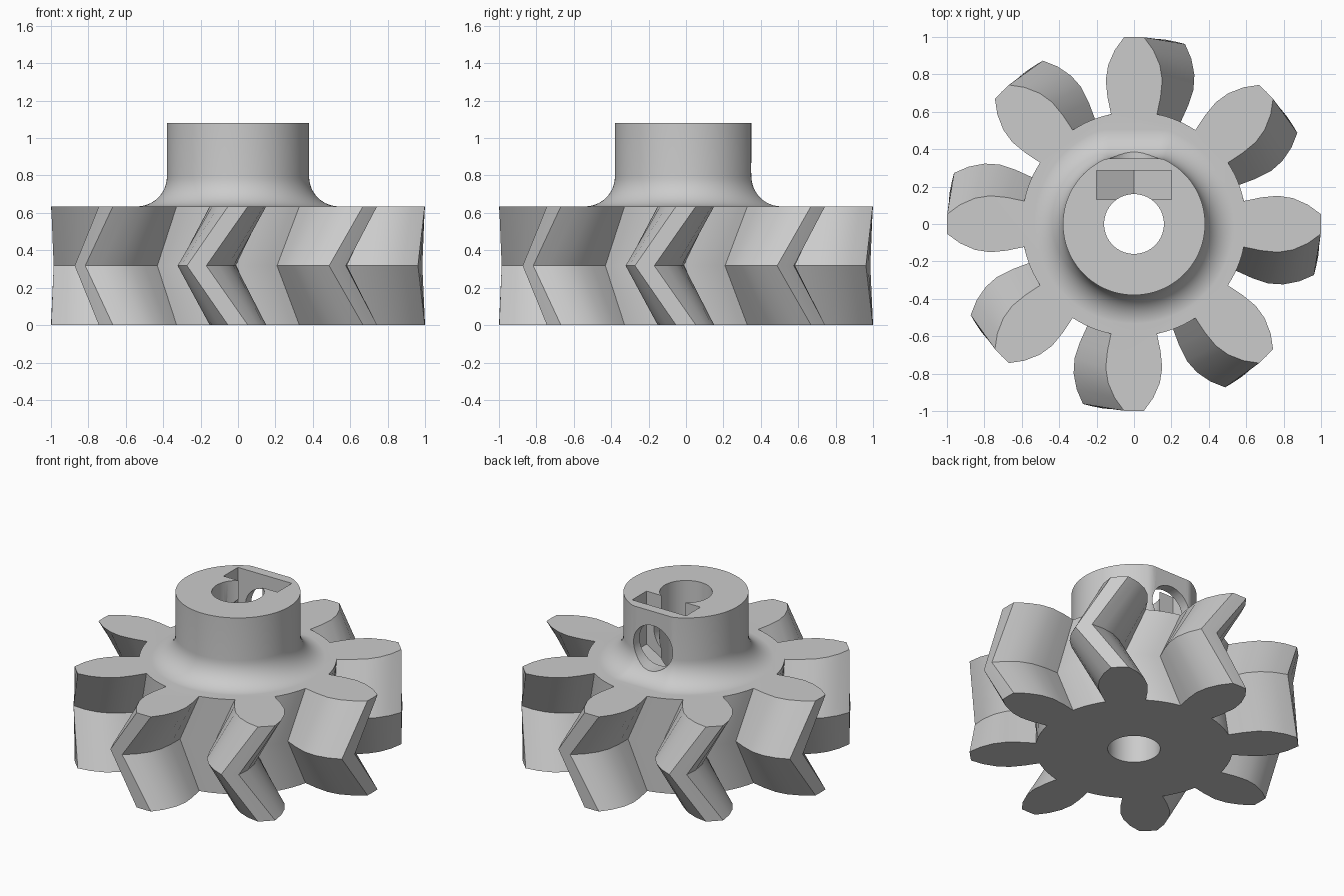
import bpy, bmesh
from math import sin, cos, tan, pi, radians, atan2, hypot, sqrt

if "Cube" in bpy.data.objects:
    bpy.data.objects.remove(bpy.data.objects["Cube"])

TEETH, TWIST = 8, radians(12.8)
GEAR_H, TOP = 0.635, 1.08
ROOT_R, HUB_R, FLAT_Y, FILLET = 0.6, 0.38, 0.35, 0.16
BORE_R, SCREW_R, SCREW_Z = 0.16, 0.145, 0.84

grey = bpy.data.materials.new("grey")
grey.diffuse_color = (0.6, 0.6, 0.6, 1)
grey.use_nodes = True
grey.node_tree.nodes["Principled BSDF"].inputs["Base Color"].default_value = grey.diffuse_color


def loft(name, rings):
    """Closed solid skinned through rings of equal point count."""
    bm = bmesh.new()
    loops = [[bm.verts.new(p) for p in ring] for ring in rings]
    n = len(loops[0])
    for a, b in zip(loops, loops[1:]):
        for i in range(n):
            j = (i + 1) % n
            bm.faces.new((a[i], a[j], b[j], b[i]))
    bm.faces.new(loops[0][::-1])
    bm.faces.new(loops[-1])
    bmesh.ops.recalc_face_normals(bm, faces=bm.faces)
    mesh = bpy.data.meshes.new(name)
    bm.to_mesh(mesh)
    bm.free()
    ob = bpy.data.objects.new(name, mesh)
    bpy.context.collection.objects.link(ob)
    mesh.materials.append(grey)
    return ob


def boolean(target, tool, operation):
    mod = target.modifiers.new(operation, 'BOOLEAN')
    mod.operation, mod.object, mod.solver = operation, tool, 'EXACT'
    bpy.context.view_layer.objects.active = target
    bpy.ops.object.modifier_apply(modifier=mod.name)
    bpy.data.objects.remove(tool, do_unlink=True)


# Herringbone gear: tooth flank as (half width, distance from centre)
flank = [(0.123, 0.587), (0.142, 0.68), (0.151, 0.77), (0.138, 0.85),
         (0.103, 0.93), (0.053, 0.9986)]
tooth = [(atan2(w, d), hypot(w, d)) for w, d in flank]
half = tooth[0][0]
pitch = 2 * pi / TEETH
outline = []
for k in range(TEETH):
    c = k * pitch
    outline += [(c - a, r) for a, r in tooth]
    outline += [(c, 1.0)]
    outline += [(c + a, r) for a, r in reversed(tooth)]
    gap = pitch - 2 * half
    outline += [(c + half + gap * i / 5, ROOT_R) for i in range(1, 5)]


def gear_ring(z, turn):
    return [(r * cos(a + turn), r * sin(a + turn), z) for a, r in outline]


gear = loft("herringbone_gear", [gear_ring(0, 0), gear_ring(GEAR_H / 2, -TWIST),
                                 gear_ring(GEAR_H, 0)])


# Hub with a flat on its back and a fillet flowing into the gear
def hub_ring(z, grow):
    pts = []
    for i in range(120):
        a = 2 * pi * i / 120
        r = HUB_R + grow
        if sin(a) > 0:
            r = min(r, (FLAT_Y + grow) / sin(a))
        pts.append((r * cos(a), r * sin(a), z))
    return pts


rings = [hub_ring(0.5, FILLET)]
for i in range(13):
    t = pi / 2 * i / 12
    rings.append(hub_ring(GEAR_H - 0.0005 + FILLET * (1 - cos(t)),
                          FILLET * (1 - sin(t))))
rings.append(hub_ring(TOP, 0))
boolean(gear, loft("hub", rings), 'UNION')


# Shaft bore
def circle(r, n=64):
    return [(r * cos(2 * pi * i / n), r * sin(2 * pi * i / n)) for i in range(n)]


bore = loft("bore_cutter", [[(x, y, z) for x, y in circle(BORE_R)] for z in (-0.2, 1.4)])
boolean(gear, bore, 'DIFFERENCE')

# Nut slot with a pointed floor, open at the top
w = 0.2
nut = [(-w, 1.4), (-w, SCREW_Z - w * tan(pi / 6)),
       (0, SCREW_Z - 2 * w / sqrt(3)), (w, SCREW_Z - w * tan(pi / 6)), (w, 1.4)]
slot = loft("slot_cutter", [[(x, y, z) for x, z in nut] for y in (0.132, 0.285)])
boolean(gear, slot, 'DIFFERENCE')

# Set screw hole through the flat
screw = loft("screw_cutter", [[(x, y, SCREW_Z + z) for x, z in circle(SCREW_R, 48)]
                              for y in (0.03, 0.7)])
boolean(gear, screw, 'DIFFERENCE')

bpy.ops.object.select_all(action='DESELECT')
gear.select_set(True)
bpy.context.view_layer.objects.active = gear
bpy.ops.object.shade_smooth_by_angle(angle=radians(30))
